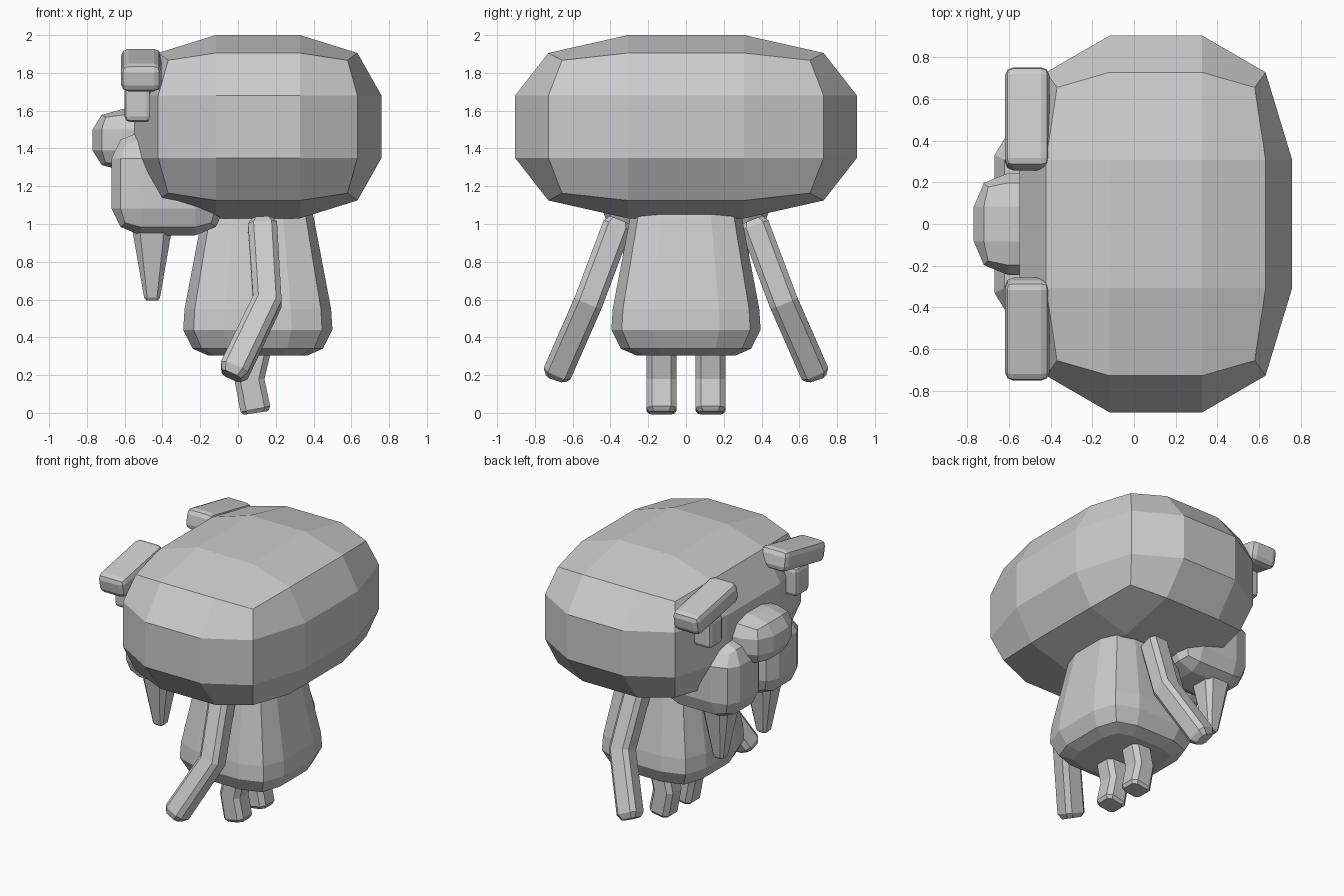
import bpy, bmesh, math
from mathutils import Vector, Matrix

if "Cube" in bpy.data.objects:
    bpy.data.objects.remove(bpy.data.objects["Cube"])


def finish(name, bm, mirror):
    bmesh.ops.recalc_face_normals(bm, faces=bm.faces)
    me = bpy.data.meshes.new(name)
    bm.to_mesh(me)
    bm.free()
    ob = bpy.data.objects.new(name, me)
    bpy.context.collection.objects.link(ob)
    if mirror:
        mod = ob.modifiers.new("mirror", 'MIRROR')
        mod.use_axis = (False, True, False)
        mod.use_mirror_merge = False
    return ob


def rounded_box(name, center, half, mid=0.34, edge=0.805, corner=0.725,
                mirror=False, top_taper=1.0):
    """3x3x3 box whose edges and corners are pulled inward."""
    bm = bmesh.new()
    bmesh.ops.create_cube(bm, size=2)
    bmesh.ops.subdivide_edges(bm, edges=bm.edges[:], cuts=2, use_grid_fill=True)
    for v in bm.verts:
        outer = sum(abs(c) > 0.9 for c in v.co)
        reach = (1.0, edge, corner)[outer - 1]
        p = [math.copysign(reach if abs(c) > 0.9 else mid, c) for c in v.co]
        if p[2] > mid + 0.01:
            p[1] *= top_taper
        v.co = Vector(center) + Vector([a * b for a, b in zip(p, half)])
    return finish(name, bm, mirror)


def bevelled_box(name, center, half, bevel, tilt=0.0, mirror=False):
    bm = bmesh.new()
    bmesh.ops.create_cube(bm, size=2)
    bmesh.ops.scale(bm, vec=half, verts=bm.verts)
    bmesh.ops.bevel(bm, geom=bm.edges[:], offset=bevel, segments=2,
                    profile=0.5, affect='EDGES')
    bm.transform(Matrix.Translation(center) @ Matrix.Rotation(tilt, 4, 'X'))
    return finish(name, bm, mirror)


def limb(name, pts, quarter, mirror=False):
    """Loft a four-fold section along (x, y, z, radius) points."""
    section = []
    for k in range(4):
        c, s = round(math.cos(k * math.pi / 2)), round(math.sin(k * math.pi / 2))
        section += [(a * c - b * s, a * s + b * c) for a, b in quarter]
    bm = bmesh.new()
    pos = [Vector(p[:3]) for p in pts]
    rings = []
    for i, p in enumerate(pos):
        t = (pos[min(i + 1, len(pos) - 1)] - pos[max(i - 1, 0)]).normalized()
        u = Vector((1, 0, 0))
        u = (u - t * u.dot(t)).normalized()
        w = t.cross(u)
        r = pts[i][3]
        rings.append([bm.verts.new(p + u * a * r + w * b * r) for a, b in section])
    n = len(section)
    for lo, hi in zip(rings, rings[1:]):
        for j in range(n):
            bm.faces.new((lo[j], lo[(j + 1) % n], hi[(j + 1) % n], hi[j]))
    bm.faces.new(rings[0])
    bm.faces.new(rings[-1])
    return finish(name, bm, mirror)


CHAMFER = [(1, -0.62), (1, 0.62)]
ROUND = [(1, -0.45), (1, 0.45), (0.86, 0.86)]

# Wide rounded head
rounded_box("head", (0.105, 0, 1.515), (0.655, 0.905, 0.485))

# Torso narrowing into the head
limb("body", [(0.105, 0, z, r) for z, r in (
    (0.305, 0.265), (0.34, 0.345), (0.44, 0.395), (0.55, 0.388),
    (0.75, 0.35), (1.04, 0.295), (1.2, 0.24))], ROUND)

# Legs and arms
limb("leg", [(0.095, 0.13, 0.0, 0.065), (0.092, 0.13, 0.02, 0.08),
             (0.06, 0.13, 0.18, 0.08), (0.10, 0.13, 0.36, 0.08)],
     CHAMFER, mirror=True)
limb("arm", [(-0.035, 0.685, 0.195, 0.055), (-0.02, 0.675, 0.225, 0.077),
             (0.155, 0.515, 0.59, 0.077), (0.13, 0.365, 0.99, 0.077),
             (0.128, 0.353, 1.02, 0.055)], CHAMFER, mirror=True)

# Muzzle lobes, tusks and nose
rounded_box("jowl", (-0.37, 0.225, 1.215), (0.30, 0.22, 0.275), mid=0.48,
            edge=0.84, corner=0.76, mirror=True, top_taper=0.8)
limb("tusk", [(-0.455, 0.25, 0.595, 0.03), (-0.455, 0.25, 0.61, 0.042),
              (-0.455, 0.25, 1.0, 0.11)], CHAMFER, mirror=True)
rounded_box("nose", (-0.52, 0, 1.445), (0.25, 0.245, 0.165))

# Eyes under slanted brows
bevelled_box("eye", (-0.53, 0.5, 1.645), (0.07, 0.08, 0.105), 0.028, mirror=True)
bevelled_box("brow", (-0.513, 0.505, 1.815), (0.107, 0.245, 0.075), 0.04,
             tilt=-math.radians(11), mirror=True)
